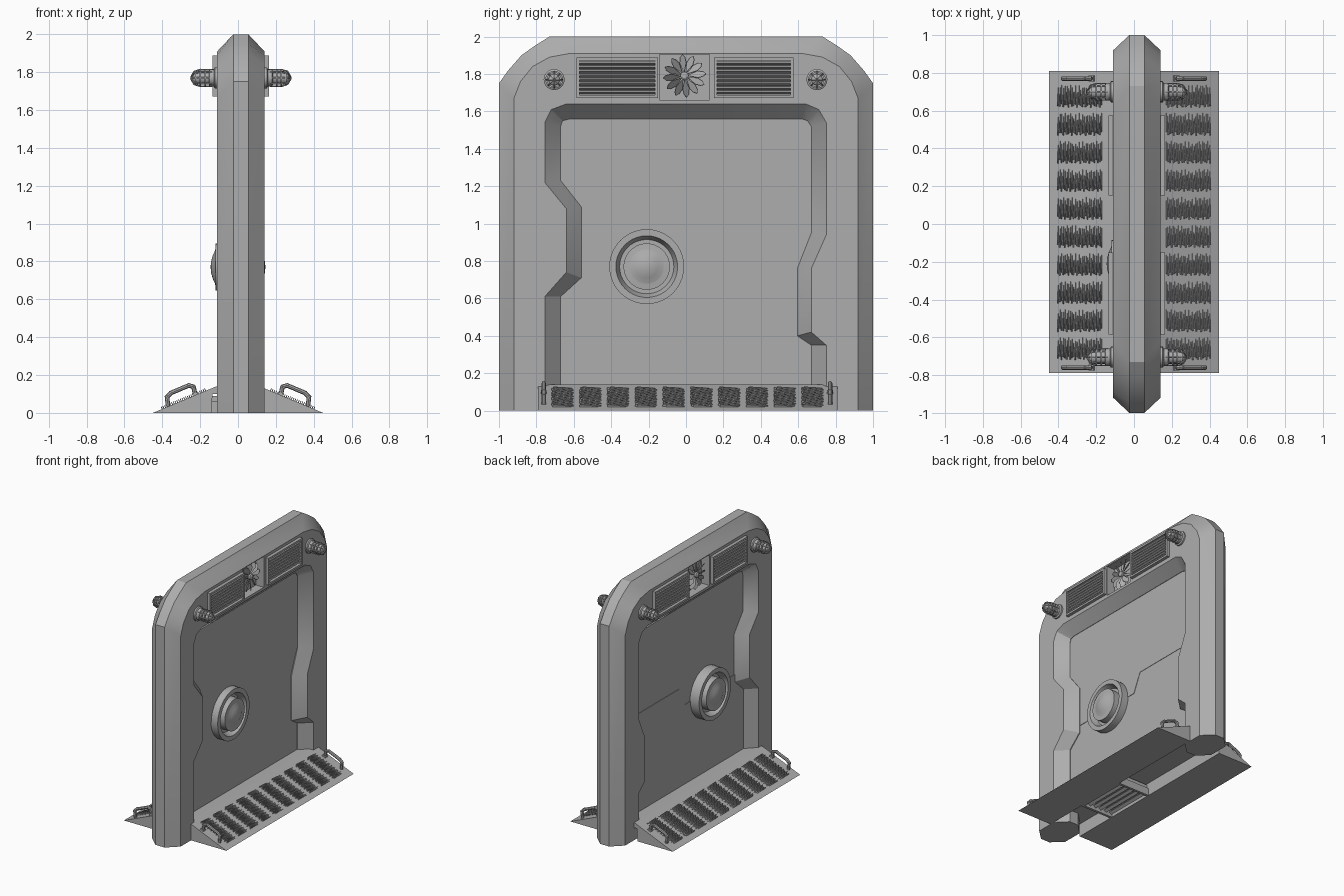
import bpy, bmesh, math
from mathutils import Matrix, Vector

if "Cube" in bpy.data.objects:
    bpy.data.objects.remove(bpy.data.objects["Cube"])

grey = bpy.data.materials.new("plain_grey")
grey.diffuse_color = (0.42, 0.42, 0.42, 1)
grey.use_nodes = True
grey.node_tree.nodes["Principled BSDF"].inputs["Base Color"].default_value = grey.diffuse_color
CX = 0.015                      # middle of the frame thickness


def finish(name, bm, smooth=False):
    bmesh.ops.recalc_face_normals(bm, faces=bm.faces)
    me = bpy.data.meshes.new(name)
    bm.to_mesh(me)
    bm.free()
    ob = bpy.data.objects.new(name, me)
    bpy.context.collection.objects.link(ob)
    me.materials.append(grey)
    if smooth:
        bpy.context.view_layer.objects.active = ob
        ob.select_set(True)
        bpy.ops.object.shade_smooth_by_angle(angle=math.radians(30))
        ob.select_set(False)
    return ob


def add_box(bm, c, s, rot=Matrix.Identity(4)):
    m = Matrix.Translation(c) @ rot @ Matrix.Diagonal((*s, 1))
    bmesh.ops.create_cube(bm, size=1, matrix=m)


def add_prism(bm, pts, a, b, place):
    """Extrude a 2D outline between depths a and b."""
    r = [[bm.verts.new(place(p, d)) for p in pts] for d in (a, b)]
    n = len(pts)
    bm.faces.new(r[0])
    bm.faces.new(r[1][::-1])
    for i in range(n):
        j = (i + 1) % n
        bm.faces.new((r[0][i], r[0][j], r[1][j], r[1][i]))


def add_lathe(bm, prof, o, s, n=32):
    """Revolve (radius, distance) points around the x axis."""
    rings = []
    for r, d in prof:
        k = 1 if r == 0 else n
        rings.append([bm.verts.new((o[0] + s * d,
                                    o[1] + r * math.cos(math.tau * i / n),
                                    o[2] + r * math.sin(math.tau * i / n))) for i in range(k)])
    for a, b in zip(rings, rings[1:]):
        for i in range(n):
            j = (i + 1) % n
            if len(b) == 1:
                bm.faces.new((a[i], a[j], b[0]))
            else:
                bm.faces.new((a[i], a[j], b[j], b[i]))


def add_tube(bm, path, r, n=8):
    """Straight round bars joined end to end."""
    for a, b in zip(path, path[1:]):
        a, b = Vector(a), Vector(b)
        d = b - a
        m = Matrix.Translation((a + b) / 2) @ d.to_track_quat('Z', 'Y').to_matrix().to_4x4()
        bmesh.ops.create_cone(bm, cap_ends=True, segments=n, radius1=r, radius2=r,
                              depth=d.length + r, matrix=m)


def arch(half):
    return half + [(-y, z) for y, z in reversed(half)]


# Arched frame: outer edge, chamfer and notched opening
outer = arch([(-1, 0), (-1, 1.75), (-.95, 1.82), (-.88, 1.9), (-.81, 1.95), (-.73, 2)])
face = arch([(-.92, 0), (-.92, 1.67), (-.885, 1.76), (-.82, 1.84), (-.73, 1.89), (-.62, 1.91)])
mouth = [(-.755, 0), (-.755, .61), (-.64, .74), (-.64, 1.08), (-.755, 1.22), (-.755, 1.54),
         (-.72, 1.61), (-.64, 1.64), (.64, 1.64), (.71, 1.61), (.75, 1.54), (.75, .94),
         (.67, .76), (.67, .42), (.75, .35), (.75, 0)]
inner = [(-.67, 0), (-.67, .61), (-.56, .71), (-.56, 1.09), (-.67, 1.23), (-.67, 1.52),
         (-.66, 1.55), (-.62, 1.56), (.62, 1.56), (.65, 1.55), (.67, 1.52), (.67, .95),
         (.595, .76), (.595, .40), (.67, .35), (.67, 0)]
bm = bmesh.new()
loops = [[bm.verts.new((CX + x, y, z)) for y, z in pts] for pts, x in (
    (face, -.125), (outer, -.04), (outer, .04), (face, .125),
    (mouth, .125), (inner, .04), (inner, -.04), (mouth, -.125))]
for k in (0, 1, 2, 4, 5, 6):
    a, b = loops[k], loops[k + 1]
    for i in range(len(a) - 1):
        bm.faces.new((a[i], a[i + 1], b[i + 1], b[i]))
bm.faces.new(loops[3] + loops[4][::-1])
bm.faces.new(loops[0] + loops[7][::-1])
bm.faces.new([l[0] for l in loops])
bm.faces.new([l[-1] for l in loops])
bm.faces.new([loops[k][0] for k in (6, 5)] + [loops[k][-1] for k in (5, 6)])
bm.faces.ensure_lookup_table()
bm.faces.remove(bm.faces[-1])
frame = finish("frame", bm, True)

# Fan recesses cut into both faces of the frame
bm = bmesh.new()
for s in (1, -1):
    add_box(bm, (CX + s * .125, -.008, 1.783), (.14, .265, .245))
cutter = finish("fan_recess_cutter", bm)
cutter.hide_render = True
cutter.hide_viewport = True
cut = frame.modifiers.new("fan_recess", 'BOOLEAN')
cut.operation = 'DIFFERENCE'
cut.solver = 'EXACT'
cut.object = cutter

# Door leaf in two parts that meet along a stepped seam
seam = [(-.7, .77), (.06, .77), (.13, .92), (.7, .92)]
leaf = lambda p, d: (d, p[0], p[1])
bm = bmesh.new()
add_prism(bm, seam + [(.7, 1.6), (-.7, 1.6)], -.028, .052, leaf)
finish("door_upper", bm)
bm = bmesh.new()
add_prism(bm, seam + [(.7, .1), (-.7, .1)], -.032, .049, leaf)
finish("door_lower", bm)

# Round hub on both faces of the door
hub = [(.2, 0), (.2, .108), (.165, .108), (.145, .06), (.124, .06), (.124, .118),
       (.095, .12), (.088, .121), (.06, .134), (.03, .142), (0, .145)]
bm = bmesh.new()
for s in (1, -1):
    add_lathe(bm, hub, (0, -.21, .77), s, 40)
finish("door_hub", bm, True)

# Sill with a ramp on each side and an open channel below
bm = bmesh.new()
add_prism(bm, [(.45, 0), (.115, .14), (-.115, .14), (-.45, 0), (-.14, 0), (-.135, .1),
               (.135, .1), (.14, 0)], -.79, .81, lambda p, d: (p[0], d, p[1]))
finish("ramp_sill", bm)

# Grip panels: dense rows of thin teeth across the ramps
slope = math.atan2(.14, .335)
bm = bmesh.new()
for s in (1, -1):
    for k in range(10):
        yc = -.66 + k * .1485
        for i in range(26):
            x = .172 + i * .0092
            wob = .009 * math.sin(i * 2.4 + k)
            rot = Matrix.Rotation(s * slope, 4, 'Y') @ Matrix.Rotation(-.09, 4, 'X')
            add_box(bm, (s * x, yc + wob, (.45 - x) * .418 + .002), (.0045, .1, .014), rot)
finish("ramp_grips", bm)

# Carry handles at the ramp ends
bm = bmesh.new()
for s in (1, -1):
    for y in (-.76, .77):
        path = [(.225, .09), (.235, .138), (.26, .145), (.355, .105), (.375, .085), (.37, .04)]
        add_tube(bm, [(s * x, y, z) for x, z in path], .012)
        add_box(bm, (s * .225, y, .098), (.03, .03, .014), Matrix.Rotation(s * slope, 4, 'Y'))
finish("ramp_handles", bm, True)

# Grille under the sill
bm = bmesh.new()
for x in (-.18, .13):
    add_box(bm, (x, -.22, .03), (.02, .44, .06))
for y in (-.43, -.01):
    add_box(bm, (-.025, y, .03), (.33, .02, .06))
for i in range(5):
    add_box(bm, (-.125 + i * .05, -.22, .03), (.025, .42, .012), Matrix.Rotation(-.5, 4, 'Y'))
add_box(bm, (-.025, -.22, .075), (.22, .42, .03))
finish("floor_grille", bm)

# Louvred vents, recessed fan and caged lamps on both faces
vents, fan, lamps = bmesh.new(), bmesh.new(), bmesh.new()
lamp = [(.056, 0), (.056, .012), (.046, .018), (.046, .04), (.036, .044), (.036, .1),
        (.028, .122), (.014, .133), (0, .136)]
for s in (1, -1):
    fx = CX + s * .125
    for y0, y1 in ((-.585, -.15), (.15, .575)):
        yc, w = (y0 + y1) / 2, y1 - y0
        for z in (1.68, 1.88):
            add_box(vents, (fx + s * .01, yc, z), (.03, w, .016))
        for y in (y0 + .008, y1 - .008):
            add_box(vents, (fx + s * .01, y, 1.78), (.03, .016, .216))
        for i in range(8):
            add_box(vents, (fx + s * .01, yc, 1.702 + i * .0223), (.024, w - .02, .009),
                    Matrix.Rotation(s * -.5, 4, 'Y'))
    # Steeply twisted petals around a small boss
    for k in range(12):
        turn = Matrix.Rotation(math.tau * k / 12 + .1, 4, 'X')
        m = (Matrix.Translation((fx - s * .03, -.008, 1.79)) @ turn
             @ Matrix.Rotation(s * -.75, 4, 'Z'))
        petal = [(0, .015), (-.024, .07), (-.017, .1), (0, .116), (.017, .1), (.024, .07)]
        add_prism(fan, petal, -.002, .002, lambda p, d: m @ Vector((d, p[0], p[1])))
    add_lathe(fan, [(.022, 0), (.022, .06), (.012, .066), (0, .066)],
              (fx - s * .075, -.008, 1.79), s, 12)
    # Lamp bodies with cage rings and ribs
    for y in (-.705, .7):
        add_lathe(lamps, lamp, (fx, y, 1.77), s, 20)
        for d in (.06, .085, .108):
            r = .047 if d < .1 else .04
            add_lathe(lamps, [(r - .01, d), (r, d), (r, d + .008), (r - .01, d + .008), (r - .01, d)],
                      (fx, y, 1.77), s, 20)
        for k in range(8):
            a = math.tau * k / 8
            add_tube(lamps, [(fx + s * d, y + r * math.cos(a), 1.77 + r * math.sin(a))
                             for r, d in ((.044, .03), (.044, .09), (.034, .122), (.006, .138))],
                     .004, 6)
finish("vents", vents)
finish("fan", fan)
finish("lamps", lamps, True)
